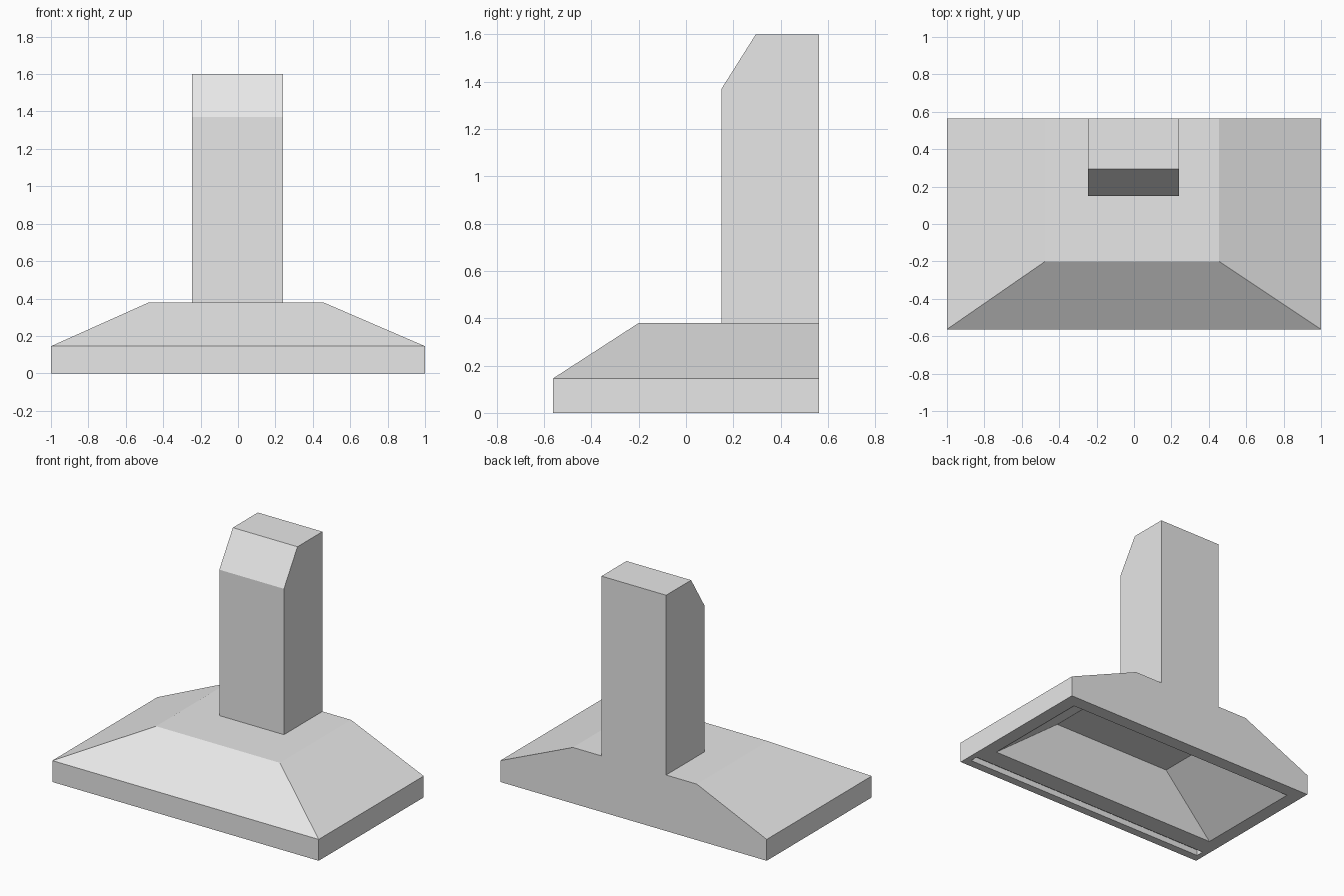
import bpy
import bmesh

default_cube = bpy.data.objects.get("Cube")
if default_cube:
    bpy.data.objects.remove(default_cube, do_unlink=True)

steel = bpy.data.materials.new("brushed grey")
steel.use_nodes = True
GREY = (0.8, 0.8, 0.8, 1)
steel.diffuse_color = GREY
steel.node_tree.nodes["Principled BSDF"].inputs["Base Color"].default_value = GREY


def new_object(name, bm):
    bmesh.ops.recalc_face_normals(bm, faces=bm.faces)
    mesh = bpy.data.meshes.new(name)
    bm.to_mesh(mesh)
    bm.free()
    mesh.materials.append(steel)
    obj = bpy.data.objects.new(name, mesh)
    bpy.context.collection.objects.link(obj)
    return obj


def stack(name, levels):
    """Closed solid through rectangles given as (x0, x1, y0, y1, z)."""
    bm = bmesh.new()
    rings = [[bm.verts.new((x, y, z)) for x, y in
              ((x0, y0), (x1, y0), (x1, y1), (x0, y1))]
             for x0, x1, y0, y1, z in levels]
    for low, high in zip(rings, rings[1:]):
        for i in range(4):
            j = (i + 1) % 4
            bm.faces.new((low[i], low[j], high[j], high[i]))
    bm.faces.new(rings[0])
    bm.faces.new(rings[-1])
    return new_object(name, bm)


def carve(target, cutter):
    """Subtract the cutter and remove it afterwards."""
    cutter.hide_render = True
    mod = target.modifiers.new("carve", "BOOLEAN")
    mod.operation = "DIFFERENCE"
    mod.solver = "EXACT"
    mod.object = cutter
    bpy.context.view_layer.objects.active = target
    bpy.ops.object.modifier_apply(modifier=mod.name)
    bpy.data.objects.remove(cutter, do_unlink=True)


BACK = 0.563

# Canopy: upright skirt, then slopes on the front and sides
canopy = stack("hood_canopy", [
    (-1, 1, -BACK, BACK, 0),
    (-1, 1, -BACK, BACK, 0.145),
    (-0.475, 0.455, -0.2, BACK, 0.38),
])

# Hollow underside that follows the slopes
carve(canopy, stack("intake_cutter", [
    (-0.905, 0.905, -0.315, 0.47, -0.05),
    (-0.905, 0.905, -0.315, 0.47, 0),
    (-0.47, 0.455, -0.235, 0.47, 0.34),
]))

# Long shallow slot under the front edge
carve(canopy, stack("slot_cutter", [
    (-0.96, 0.96, -0.505, -0.45, -0.05),
    (-0.96, 0.96, -0.505, -0.45, 0.04),
]))

# Flue: side profile with a cut front corner, extruded across
profile = [(0.15, 0.38), (BACK, 0.38), (BACK, 1.6), (0.295, 1.6), (0.15, 1.37)]
bm = bmesh.new()
side = bm.faces.new([bm.verts.new((-0.245, y, z)) for y, z in profile])
swept = bmesh.ops.extrude_face_region(bm, geom=[side])
bmesh.ops.translate(bm, vec=(0.485, 0, 0), verts=[
    v for v in swept["geom"] if isinstance(v, bmesh.types.BMVert)])
new_object("flue", bm)
